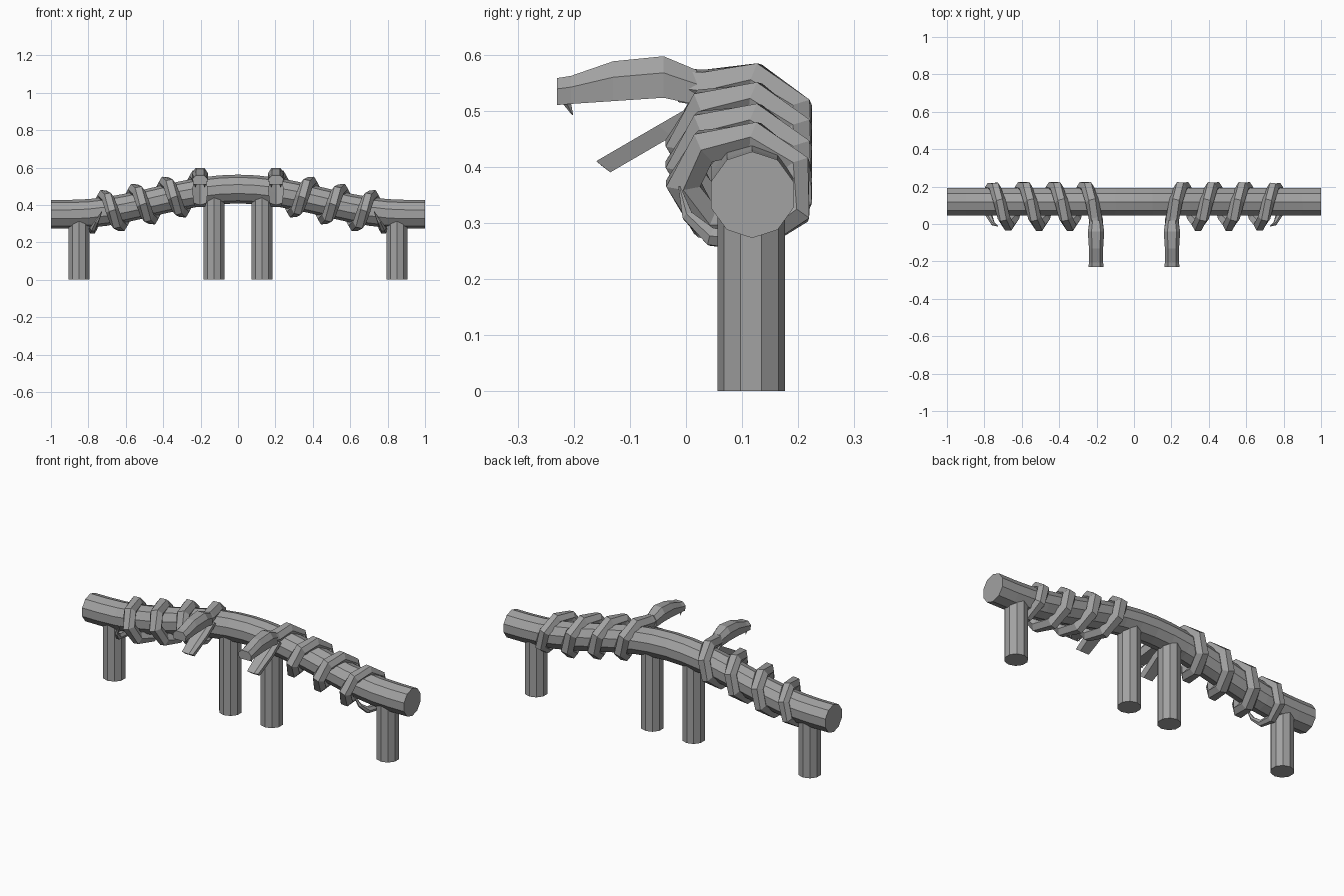
import bpy, bmesh
from math import sin, cos, pi, radians
from mathutils import Vector

cube = bpy.data.objects.get("Cube")
if cube:
    bpy.data.objects.remove(cube, do_unlink=True)

GREY = (0.36, 0.36, 0.36, 1)
mat = bpy.data.materials.new("stone grey")
mat.use_nodes = True
mat.diffuse_color = GREY
mat.node_tree.nodes["Principled BSDF"].inputs["Base Color"].default_value = GREY

BAR_Y = 0.118


def loft(name, rings):
    """Skin a list of equal-length point rings and cap both ends."""
    bm = bmesh.new()
    loops = [[bm.verts.new(p) for p in ring] for ring in rings]
    n = len(loops[0])
    for a, b in zip(loops, loops[1:]):
        for i in range(n):
            j = (i + 1) % n
            bm.faces.new((a[i], a[j], b[j], b[i]))
    bm.faces.new(loops[0])
    bm.faces.new(loops[-1])
    bmesh.ops.recalc_face_normals(bm, faces=bm.faces)
    mesh = bpy.data.meshes.new(name)
    bm.to_mesh(mesh)
    bm.free()
    mesh.materials.append(mat)
    ob = bpy.data.objects.new(name, mesh)
    bpy.context.collection.objects.link(ob)
    return ob


def bar_z(x):
    """Centre height of the arched rail."""
    return 0.35 + 0.135 * (0.5 + 0.5 * cos(pi * min(abs(x), 0.9) / 0.9))


def circle(n, r):
    return [(r * sin(2 * pi * i / n), r * cos(2 * pi * i / n)) for i in range(n)]


def sweep(name, path, radii, centres, sides=6):
    """Tube along a path, its section turned to face away from the centres."""
    rings = []
    for i, p in enumerate(path):
        t = (path[min(i + 1, len(path) - 1)] - path[max(i - 1, 0)]).normalized()
        out = p - centres[i]
        out = (out - t * out.dot(t)).normalized()
        side = t.cross(out)
        r = radii[i]
        rings.append([p + side * r * cos(2 * pi * k / sides) + out * r * sin(2 * pi * k / sides)
                      for k in range(sides)])
    return loft(name, rings)


# Arched rail
loft("arched_rail", [[(x / 10, BAR_Y + a, bar_z(x / 10) + b) for a, b in circle(10, 0.077)]
                     for x in range(-10, 11)])


def serpent(s, label):
    # Coiled body: the angle runs back, top, front, bottom
    path, radii, centres = [], [], []

    def add(x, y, z, r):
        path.append(Vector((s * x, y, z)))
        radii.append(r)
        centres.append(Vector((s * x, 0.1, bar_z(x))))

    add(0.728, -0.012, 0.365, 0.002)
    add(0.755, 0.003, 0.312, 0.011)
    add(0.775, 0.045, 0.275, 0.018)
    step = 2 * pi / 7
    for k in range(-1, 24):
        a = step * (k - 0.5)
        x = min(0.755 - 0.165 * a / (2 * pi), 0.778)
        r = 0.024 if k < 0 else min(0.036, 0.031 + 0.001 * k)
        add(x, 0.1 + 0.105 * cos(a), bar_z(x) + 0.09 * sin(a), r)
    add(0.207, 0.035, 0.54, 0.036)
    add(0.203, -0.01, 0.545, 0.032)
    sweep(label + "_serpent_body", path, radii, centres)

    # Upper head: y, top, bottom, half width
    rings = []
    for y, top, low, w in ((0.02, 0.572, 0.51, 0.033), (-0.04, 0.597, 0.523, 0.044),
                           (-0.13, 0.588, 0.517, 0.038), (-0.205, 0.562, 0.512, 0.038),
                           (-0.23, 0.558, 0.51, 0.04)):
        mid = low + (top - low) * 0.6
        rings.append([(s * 0.203 + u * w, y, z) for u, z in
                      ((-0.9, low), (0.9, low), (1, mid), (0.55, top), (-0.55, top), (-1, mid))])
    loft(label + "_upper_head", rings)

    # Lower jaw: a dished plate hanging open
    rings = []
    for y, top, w in ((0.03, 0.52, 0.036), (-0.05, 0.474, 0.042), (-0.16, 0.41, 0.034)):
        rings.append([(s * 0.203 + u * w, y + d, top - h) for u, d, h in
                      ((-1, 0, 0), (0, 0.012, 0.01), (1, 0, 0),
                       (0.8, 0.025, 0.02), (-0.8, 0.025, 0.02))])
    loft(label + "_lower_jaw", rings)

    # Fangs
    for u in (-1, 1):
        loft(label + "_fang", [[(s * 0.203 + u * 0.025 + a * r, y + b * r, z) for a, b in circle(4, 1)]
                               for y, z, r in ((-0.213, 0.514, 0.008), (-0.202, 0.492, 0.001))])


for s, label in ((1, "left"), (-1, "right")):
    serpent(s, label)
    # Posts
    for px, kind in ((0.85, "outer"), (0.128, "inner")):
        top = bar_z(px) - 0.04
        loft(f"{label}_{kind}_post", [[(s * px + a, 0.116 + b, z) for a, b in circle(10, 0.06)]
                                      for z in (0, top)])
